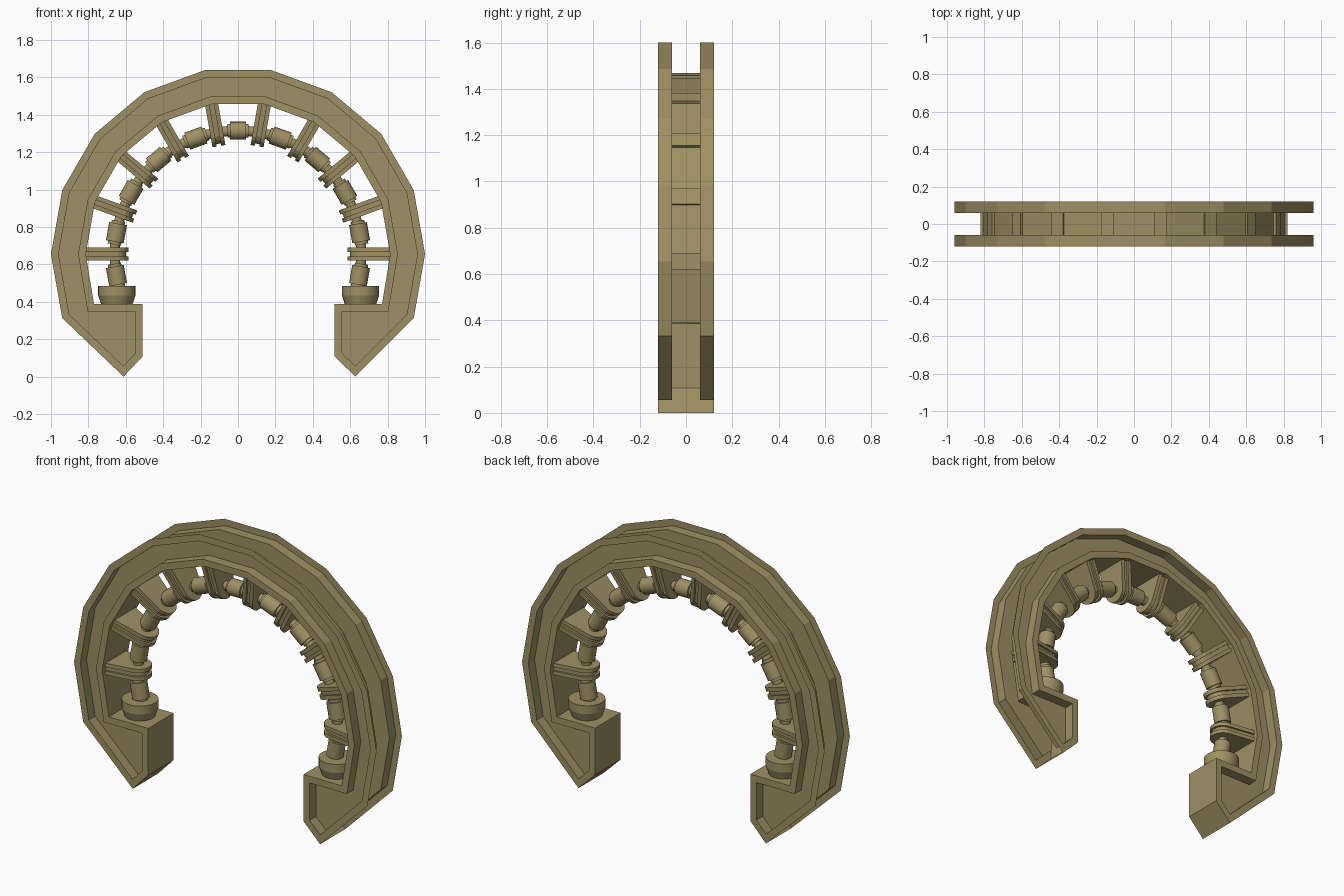
import bpy, bmesh, math
from mathutils import Matrix, Vector

cube = bpy.data.objects.get("Cube")
if cube:
    bpy.data.objects.remove(cube, do_unlink=True)

CENTRE_Z = 0.655   # centre of the arch
R_OUT, R_IN = 1.0, 0.814
R_CABLE = 0.66
HALF_Y = 0.12

mat = bpy.data.materials.new("tan_metal")
mat.use_nodes = True
colour = (0.35, 0.28, 0.125, 1)
mat.diffuse_color = colour
mat.node_tree.nodes["Principled BSDF"].inputs["Base Color"].default_value = colour


def finish(bm, name, smooth=False):
    mesh = bpy.data.meshes.new(name)
    bm.to_mesh(mesh)
    bm.free()
    mesh.materials.append(mat)
    obj = bpy.data.objects.new(name, mesh)
    bpy.context.collection.objects.link(obj)
    if smooth:
        bpy.ops.object.select_all(action='DESELECT')
        obj.select_set(True)
        bpy.context.view_layer.objects.active = obj
        bpy.ops.object.shade_smooth_by_angle(angle=math.radians(35))
    return obj


def polar(r, deg):
    a = math.radians(deg)
    return (r * math.cos(a), CENTRE_Z + r * math.sin(a))


def around(deg):
    # local x points outward, local z runs along the arch
    return Matrix.Translation((0, 0, CENTRE_Z)) @ Matrix.Rotation(-math.radians(deg), 4, 'Y')


def cylinder(bm, r1, r2, depth, matrix, sides=20):
    bmesh.ops.create_cone(bm, cap_ends=True, segments=sides, radius1=r1,
                          radius2=r2, depth=depth, matrix=matrix)


def prism(bm, outline, z0, z1):
    low = [bm.verts.new((x, y, z0)) for x, y in outline]
    high = [bm.verts.new((x, y, z1)) for x, y in outline]
    bm.faces.new(high)
    bm.faces.new(low[::-1])
    for i in range(len(outline)):
        j = (i + 1) % len(outline)
        bm.faces.new((low[i], low[j], high[j], high[i]))


# Arch frame: recessed front and back panels joined by the inner wall, open outside
outer = [polar(R_OUT, d) for d in range(-20, 201, 20)]
left_end = [(-0.612, 0.0), (-0.51, 0.108), (-0.51, 0.388), (-0.77, 0.388)]
inner = [polar(R_IN, d) for d in range(180, -1, -20)]
right_end = [(0.77, 0.388), (0.517, 0.388), (0.517, 0.108), (0.627, 0.0)]
outline = outer + left_end + inner + right_end

bm = bmesh.new()
front = [bm.verts.new((x, -HALF_Y, z)) for x, z in outline]
back = [bm.verts.new((x, HALF_Y, z)) for x, z in outline]
for i in range(len(outer), len(outline) - 1):
    bm.faces.new((front[i + 1], front[i], back[i], back[i + 1]))
panels = [(bm.faces.new(front), 1), (bm.faces.new(back[::-1]), -1)]
bm.normal_update()
for face, inward in panels:
    bmesh.ops.inset_region(bm, faces=[face], thickness=0.04,
                           use_even_offset=True, use_boundary=True)
    floor = bmesh.ops.extrude_discrete_faces(bm, faces=[face])["faces"][0]
    bmesh.ops.translate(bm, verts=floor.verts, vec=(0, inward * 0.06, 0))
finish(bm, "arch_frame")


# Bracket stacks: two rounded plates with a smaller core between them
def tongue(wall_half, radius):
    arc = [math.radians(d) for d in range(90, 271, 20)]
    return [(0.82, -wall_half), (0.82, wall_half)] + [
        (R_CABLE + radius * math.cos(a), radius * math.sin(a)) for a in arc]


for n, deg in enumerate(range(0, 181, 20)):
    bm = bmesh.new()
    for side in (-1, 1):
        lo, hi = sorted((side * 0.012, side * 0.035))
        prism(bm, tongue(0.1, 0.075), lo, hi)
    prism(bm, tongue(0.088, 0.062), -0.012, 0.012)
    bm.transform(around(deg))
    finish(bm, f"bracket_{n + 1}")

# Beads threaded between the brackets
for n, deg in enumerate(range(-10, 191, 20)):
    bm = bmesh.new()
    size = 0.042 if deg == 90 else 0.049
    cylinder(bm, 0.048, 0.048, 2 * size, Matrix())
    cylinder(bm, 0.036, 0.036, 2 * size + 0.03, Matrix())
    bm.transform(around(deg) @ Matrix.Translation((R_CABLE, 0, 0)))
    finish(bm, f"bead_{n + 1}", True)

# Curved rod through brackets and beads
curve = bpy.data.curves.new("curved_rod", 'CURVE')
curve.dimensions = '3D'
curve.bevel_depth = 0.028
curve.bevel_resolution = 3
curve.use_fill_caps = True
steps = list(range(-18, 199, 4))
spline = curve.splines.new('POLY')
spline.points.add(len(steps) - 1)
for point, deg in zip(spline.points, steps):
    x, z = polar(R_CABLE, deg)
    point.co = (x, 0, z, 1)
curve.materials.append(mat)
bpy.context.collection.objects.link(bpy.data.objects.new("curved_rod", curve))

# Cups where the rod meets the end blocks
for name, x in (("left_cup", 0.655), ("right_cup", -0.648)):
    bm = bmesh.new()
    cylinder(bm, 0.083, 0.1, 0.05, Matrix.Translation((x, 0, 0.41)), 24)
    cylinder(bm, 0.1, 0.1, 0.05, Matrix.Translation((x, 0, 0.46)), 24)
    finish(bm, name, True)
